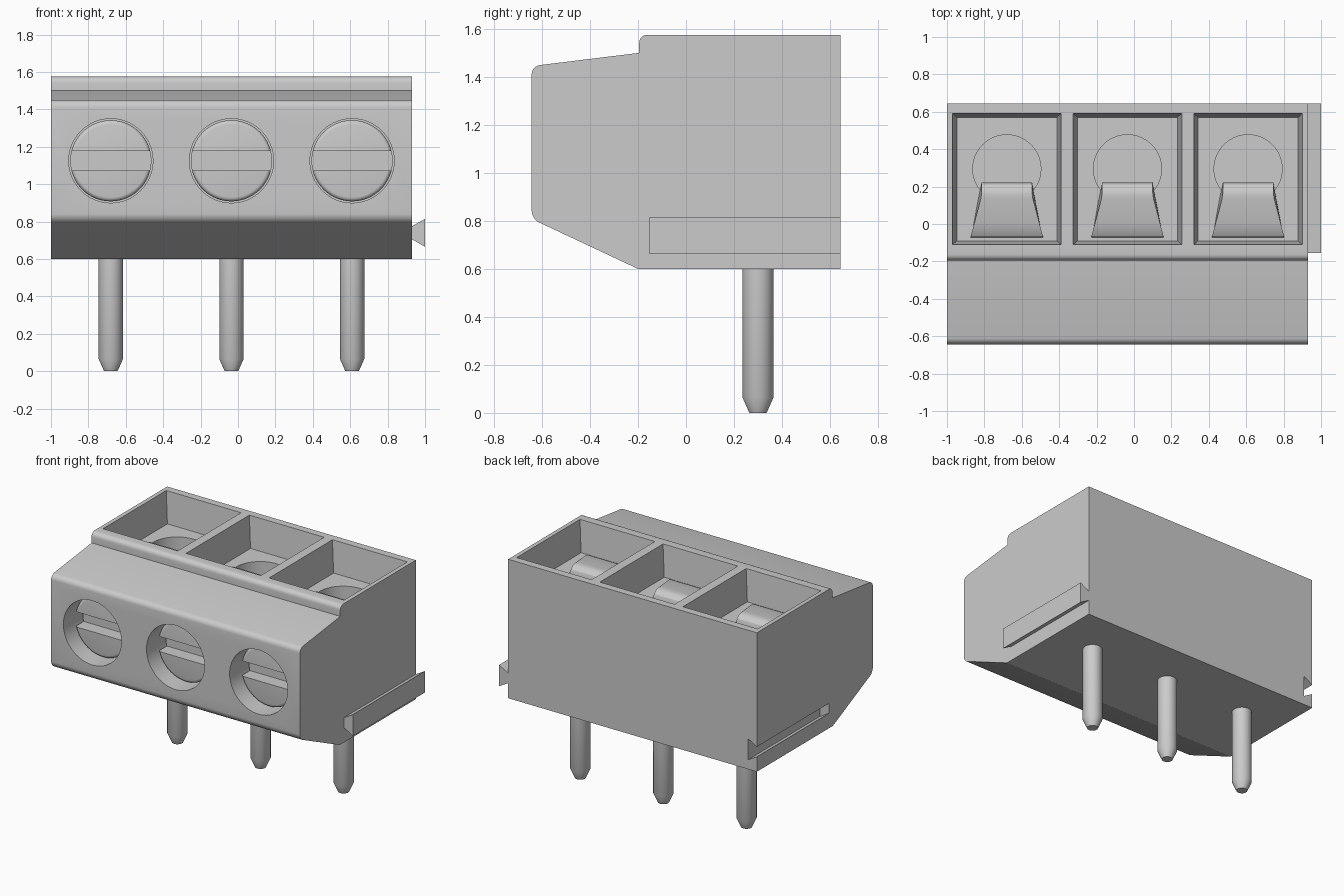
import bpy, bmesh, math
from mathutils import Matrix, Vector

if "Cube" in bpy.data.objects:
    bpy.data.objects.remove(bpy.data.objects["Cube"])

grey = bpy.data.materials.new("light_grey")
grey.diffuse_color = (0.6, 0.6, 0.6, 1)
grey.use_nodes = True
grey.node_tree.nodes["Principled BSDF"].inputs["Base Color"].default_value = grey.diffuse_color

CENTRES = (-0.68, -0.035, 0.61)   # x of the three terminals


def finish(bm, name):
    bmesh.ops.recalc_face_normals(bm, faces=bm.faces)
    me = bpy.data.meshes.new(name)
    bm.to_mesh(me)
    bm.free()
    me.materials.append(grey)
    ob = bpy.data.objects.new(name, me)
    bpy.context.collection.objects.link(ob)
    return ob


def loft(name, a, b):
    """Solid between two matching closed outlines."""
    bm = bmesh.new()
    va = [bm.verts.new(p) for p in a]
    vb = [bm.verts.new(p) for p in b]
    n = len(a)
    bm.faces.new(va)
    bm.faces.new(vb[::-1])
    for i in range(n):
        j = (i + 1) % n
        bm.faces.new((va[i], vb[i], vb[j], va[j]))
    return finish(bm, name)


def rect(cx, cy, hx, hy, z):
    return [(cx + sx * hx, cy + sy * hy, z) for sx, sy in ((-1, -1), (1, -1), (1, 1), (-1, 1))]


def box(name, lo, hi):
    c = [(l + h) / 2 for l, h in zip(lo, hi)]
    d = [(h - l) / 2 for l, h in zip(lo, hi)]
    return loft(name, rect(c[0], c[1], d[0], d[1], lo[2]), rect(c[0], c[1], d[0], d[1], hi[2]))


def lathe(name, profile, origin, along_y=False, seg=64):
    """Capped stack of rings from (radius, height) pairs."""
    bm = bmesh.new()
    rings = []
    for r, h in profile:
        rings.append([bm.verts.new((r * math.cos(2 * math.pi * i / seg),
                                    r * math.sin(2 * math.pi * i / seg), h)) for i in range(seg)])
    for a, b in zip(rings, rings[1:]):
        for i in range(seg):
            j = (i + 1) % seg
            bm.faces.new((a[i], a[j], b[j], b[i]))
    bm.faces.new(rings[0])
    bm.faces.new(rings[-1])
    rot = Matrix.Rotation(-math.pi / 2, 4, 'X') if along_y else Matrix()
    bm.transform(Matrix.Translation(Vector(origin)) @ rot)
    return finish(bm, name)


def cut(ob, cutter):
    bpy.context.view_layer.objects.active = ob
    m = ob.modifiers.new("cut", 'BOOLEAN')
    m.operation = 'DIFFERENCE'
    m.solver = 'EXACT'
    m.object = cutter
    bpy.ops.object.modifier_apply(modifier=m.name)
    bpy.data.objects.remove(cutter)


def smooth(ob):
    bpy.ops.object.select_all(action='DESELECT')
    ob.select_set(True)
    bpy.context.view_layer.objects.active = ob
    bpy.ops.object.shade_smooth_by_angle(angle=math.radians(25))


# housing: side profile extruded along x, front corners rounded
side = [(0.643, 0.6), (0.643, 1.575), (-0.195, 1.575), (-0.195, 1.5),
        (-0.643, 1.445), (-0.643, 0.808), (-0.2, 0.6)]
housing = loft("housing", [(-1, y, z) for y, z in side], [(0.93, y, z) for y, z in side])
bm = bmesh.new()
bm.from_mesh(housing.data)
round_edges = []
for e in bm.edges:
    a, b = e.verts
    if abs(a.co.x - b.co.x) > 1 and (a.co.y < -0.6 or (a.co.y < 0 and a.co.z > 1.55)):
        round_edges.append(e)
bmesh.ops.bevel(bm, geom=round_edges, offset=0.033, segments=5, profile=0.5, affect='EDGES')
bm.to_mesh(housing.data)
bm.free()


# dovetail rail on the right, matching groove on the left
def dovetail(name, x, back):
    sec = [(x - 0.01, 0.705), (x, 0.705), (x + 0.07, 0.665), (x + 0.07, 0.815), (x, 0.775), (x - 0.01, 0.775)]
    return loft(name, [(px, -0.155, z) for px, z in sec], [(px, back, z) for px, z in sec])


dovetail("side_rail", 0.93, 0.643)
groove = [(-1.02, 0.775), (-1.02, 0.705), (-1.0, 0.705), (-0.93, 0.665), (-0.93, 0.815), (-1.0, 0.775)]
cut(housing, loft("groove_cutter", [(x, -0.155, z) for x, z in groove], [(x, 0.7, z) for x, z in groove]))

for i, cx in enumerate(CENTRES, 1):
    # tapered wire pocket with a round well in its floor
    cut(housing, loft("pocket_cutter", rect(cx, 0.24, 0.267, 0.33, 1.355), rect(cx, 0.24, 0.293, 0.353, 1.6)))
    cut(housing, lathe("well_cutter", [(0.182, 1.25), (0.182, 1.40)], (cx, 0.295, 0)))
    # screw opening in the front
    cut(housing, lathe("screw_hole_cutter", [(0.225, -0.7), (0.225, -0.38)], (cx, 0, 1.125), True))

    # slotted screw with a rounded rim
    rim = [(0.195 + 0.022 * math.sin(t), -0.535 + 0.022 * (1 - math.cos(t)))
           for t in [k * math.pi / 8 for k in range(5)]]
    screw = lathe(f"screw_{i}", rim + [(0.217, -0.37)], (cx, 0, 1.125), True)
    cut(screw, box("slot_cutter", (cx - 0.3, -0.6, 1.072), (cx + 0.3, -0.44, 1.178)))
    smooth(screw)

    # flared clamp leaf: bent strip, wider towards the front wall
    bend = [(0.222, 1.25), (0.222, 1.365), (0.212, 1.39), (0.19, 1.408), (0.165, 1.415), (0.135, 1.413),
            (0.0, 1.392), (-0.04, 1.382), (-0.065, 1.368), (-0.083, 1.34), (-0.089, 1.30), (-0.089, 1.25)]

    def half_width(y):
        return 0.135 + 0.06 * min(1, max(0, (0.15 - y) / 0.225))

    leaf = loft(f"clamp_leaf_{i}", [(cx - half_width(y), y, z) for y, z in bend],
                [(cx + half_width(y), y, z) for y, z in bend])
    smooth(leaf)

    # solder pin with a tapered tip
    pin = lathe(f"pin_{i}", [(0.036, 0), (0.065, 0.065), (0.065, 0.62)], (cx, 0.3, 0), seg=40)
    smooth(pin)

smooth(housing)
